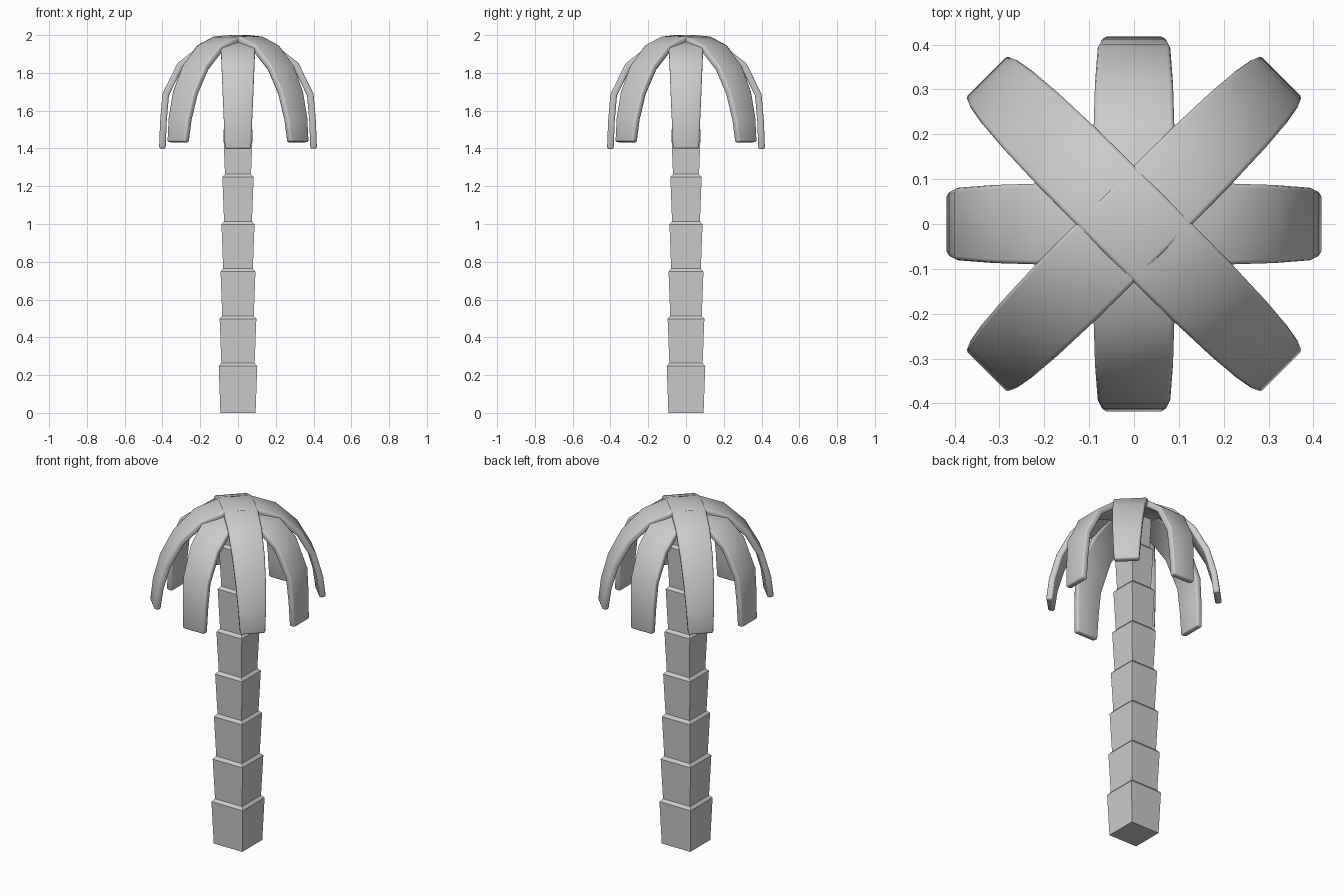
import bpy, bmesh, math

if "Cube" in bpy.data.objects:
    bpy.data.objects.remove(bpy.data.objects["Cube"])


def new_object(name, bm):
    bmesh.ops.recalc_face_normals(bm, faces=bm.faces)
    mesh = bpy.data.meshes.new(name)
    bm.to_mesh(mesh)
    bm.free()
    obj = bpy.data.objects.new(name, mesh)
    bpy.context.collection.objects.link(obj)
    return obj


def shade(obj, angle):
    bpy.ops.object.select_all(action='DESELECT')
    obj.select_set(True)
    bpy.context.view_layer.objects.active = obj
    bpy.ops.object.shade_smooth_by_angle(angle=math.radians(angle))


# Trunk: square rings, each segment flaring upward then stepping in
def trunk():
    rings = []
    for i in range(8):
        b, t = 0.093 - 0.0048 * i, 0.102 - 0.0048 * i
        z0 = 0.25 * i + (0.014 if i else 0)
        z1 = 0.25 * (i + 1) - 0.002 if i < 7 else 1.94
        rings += [(b, z0), (t if i < 7 else b + 0.006, z1)]
    bm = bmesh.new()
    loops = [[bm.verts.new((x * h, y * h, z)) for x, y in
              ((-1, -1), (1, -1), (1, 1), (-1, 1))] for h, z in rings]
    for a, b in zip(loops, loops[1:]):
        for k in range(4):
            n = (k + 1) % 4
            bm.faces.new((a[k], a[n], b[n], b[k]))
    bm.faces.new(loops[0][::-1])
    bm.faces.new(loops[-1])
    return new_object("trunk", bm)


# Frond pair: one arched strip running over the crown to both sides
def frond_pair(name, profile, angle, lift=0.0):
    full = [(-r, z, w) for r, z, w in reversed(profile[1:])] + profile
    bm = bmesh.new()
    rows = [(bm.verts.new((r, -w, z + lift)), bm.verts.new((r, w, z + lift)))
            for r, z, w in full]
    for a, b in zip(rows, rows[1:]):
        bm.faces.new((a[0], b[0], b[1], a[1]))
    mesh_obj = new_object(name, bm)
    if mesh_obj.data.polygons[len(profile) - 1].normal.z < 0:
        mesh_obj.data.flip_normals()
    mesh_obj.rotation_euler.z = math.radians(angle)
    sol = mesh_obj.modifiers.new("thickness", 'SOLIDIFY')
    sol.thickness = 0.035
    sol.offset = -1
    sol.use_even_offset = True
    bev = mesh_obj.modifiers.new("soft_edges", 'BEVEL')
    bev.width = 0.009
    bev.segments = 2
    bev.limit_method = 'ANGLE'
    bev.angle_limit = math.radians(50)
    shade(mesh_obj, 40)
    return mesh_obj


trunk()

# (radius, height, half width) from the crown to the tip
upper = [(0, 1.998, 0.092), (0.10, 1.99, 0.092), (0.22, 1.945, 0.091),
         (0.335, 1.835, 0.087), (0.41, 1.70, 0.081), (0.45, 1.56, 0.074),
         (0.466, 1.435, 0.067)]
lower = [(0, 1.978, 0.09), (0.12, 1.968, 0.09), (0.22, 1.93, 0.09),
         (0.32, 1.852, 0.087), (0.40, 1.69, 0.081), (0.412, 1.55, 0.075),
         (0.418, 1.40, 0.069)]

for i in range(2):
    frond_pair(f"upper_fronds_{i + 1}", upper, 45 + 90 * i, 0.002 * i)
    frond_pair(f"lower_fronds_{i + 1}", lower, 90 * i, -0.002 * i)
